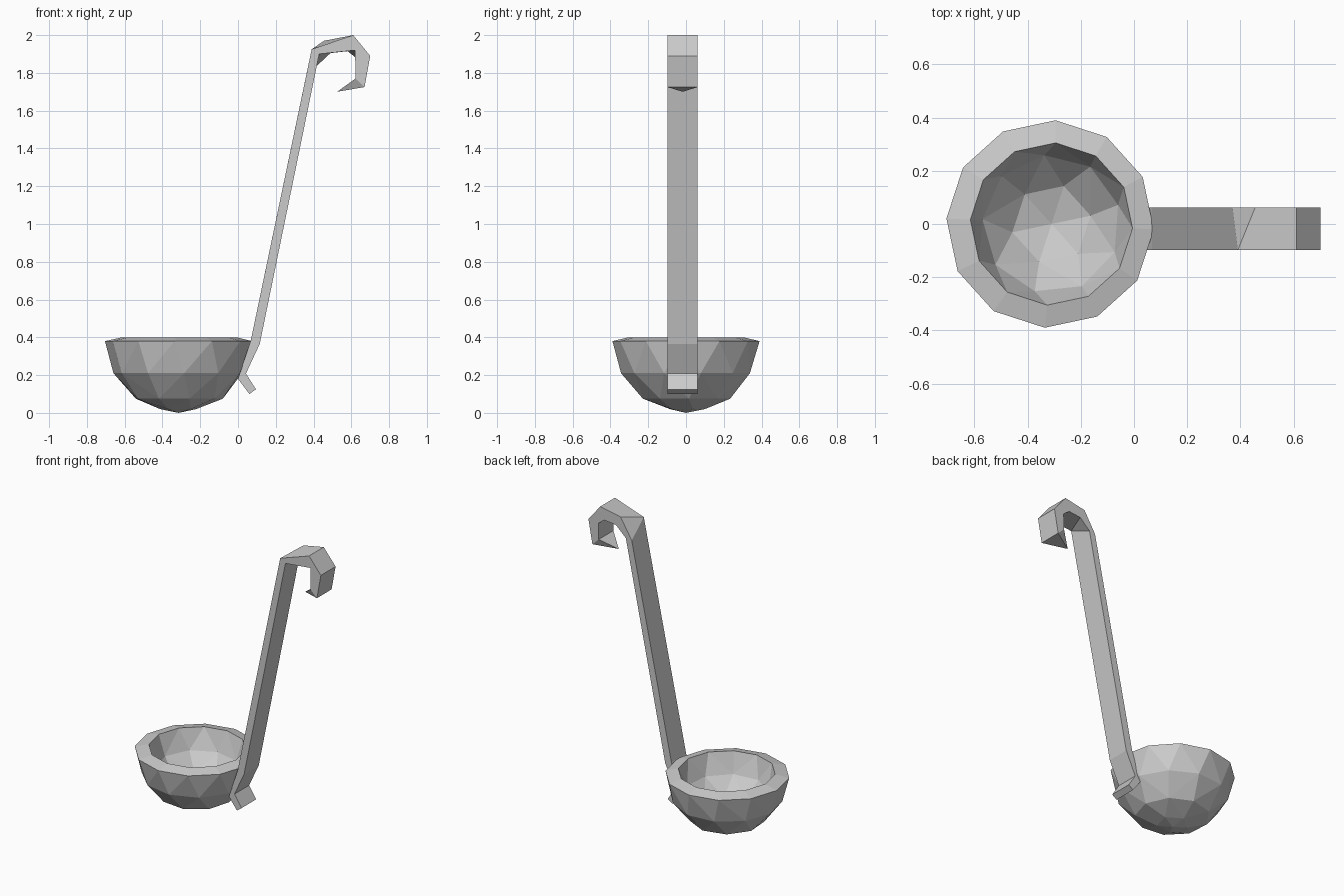
import bpy, bmesh
from math import cos, sin, tau
from mathutils import Vector

if "Cube" in bpy.data.objects:
    bpy.data.objects.remove(bpy.data.objects["Cube"])

# One plain grey metal
GREY = (0.6, 0.6, 0.6, 1)
metal = bpy.data.materials.new("grey_metal")
metal.use_nodes = True
metal.diffuse_color = GREY
metal.node_tree.nodes["Principled BSDF"].inputs["Base Color"].default_value = GREY


def finish(bm, name):
    bmesh.ops.remove_doubles(bm, verts=bm.verts, dist=0.001)
    bmesh.ops.recalc_face_normals(bm, faces=bm.faces)
    mesh = bpy.data.meshes.new(name)
    bm.to_mesh(mesh)
    bm.free()
    mesh.materials.append(metal)
    bpy.context.collection.objects.link(bpy.data.objects.new(name, mesh))


def faceted_dome(bm, center_x, rings):
    """Triangulated open dome through rings of (radius, z, count, phase)."""
    verts = []
    for radius, z, count, phase in rings:
        for i in range(count):
            a = tau * (i + phase) / count
            verts.append(bm.verts.new((center_x + radius * cos(a), radius * sin(a), z)))
    hull = bmesh.ops.convex_hull(bm, input=verts)["geom"]
    rim_z = rings[0][1]
    cap = [f for f in hull if isinstance(f, bmesh.types.BMFace)
           and all(abs(v.co.z - rim_z) < 1e-4 for v in f.verts)]
    bmesh.ops.delete(bm, geom=cap, context='FACES')


# Bowl: outer shell, inner shell and the sloping rim between them
bm = bmesh.new()
faceted_dome(bm, -0.315, [(0.39, 0.38, 12, -0.1), (0.345, 0.21, 11, 0.4),
                          (0.235, 0.075, 9, 0.1), (0.1, 0.02, 5, 0.3), (0, 0, 1, 0)])
faceted_dome(bm, -0.31, [(0.305, 0.4, 12, -0.1), (0.26, 0.26, 9, 0.4),
                         (0.15, 0.145, 6, 0.2), (0, 0.1, 1, 0)])
bmesh.ops.bridge_loops(bm, edges=[e for e in bm.edges if e.is_boundary])
finish(bm, "bowl")

# Handle stations as (x, z): outer front, outer back, inner front, inner back
stations = [
    [(0.06, 0.1), (0.06, 0.1), (0.095, 0.125), (0.095, 0.125)],
    [(0.0, 0.18), (0.0, 0.18), (0.042, 0.208), (0.042, 0.208)],
    [(0.068, 0.385), (0.068, 0.385), (0.115, 0.365), (0.115, 0.365)],
    [(0.39, 1.925), (0.37, 1.83), (0.43, 1.9), (0.415, 1.835)],
    [(0.39, 1.925), (0.455, 1.97), (0.43, 1.9), (0.49, 1.905)],
    [(0.61, 2.0), (0.61, 2.0), (0.62, 1.92), (0.58, 1.915)],
    [(0.7, 1.89), (0.7, 1.89), (0.62, 1.92), (0.625, 1.88)],
    [(0.67, 1.725), (0.67, 1.725), (0.622, 1.77), (0.622, 1.77)],
]
FRONT, BACK = -0.098, 0.062
bm = bmesh.new()
loops = []
for of, ob, nf, nb in stations:
    corners = ((of, FRONT), (ob, BACK), (nb, BACK), (nf, FRONT))
    loops.append([bm.verts.new((p[0], y, p[1])) for p, y in corners])
for a, b in zip(loops, loops[1:]):
    for i in range(4):
        j = (i + 1) % 4
        quad = [a[i], a[j], b[j], b[i]]
        if (a[i].co - b[i].co).length < 0.001:
            quad = [a[i], a[j], b[j]]
        elif (a[j].co - b[j].co).length < 0.001:
            quad = [a[i], a[j], b[i]]
        bm.faces.new(quad)
bm.faces.new(loops[0])

# Hook end closes to a point midway across the strip
tip = bm.verts.new(Vector((0.525, (FRONT + BACK) / 2, 1.7)))
for i in range(4):
    bm.faces.new((loops[-1][i], loops[-1][(i + 1) % 4], tip))
finish(bm, "handle")
